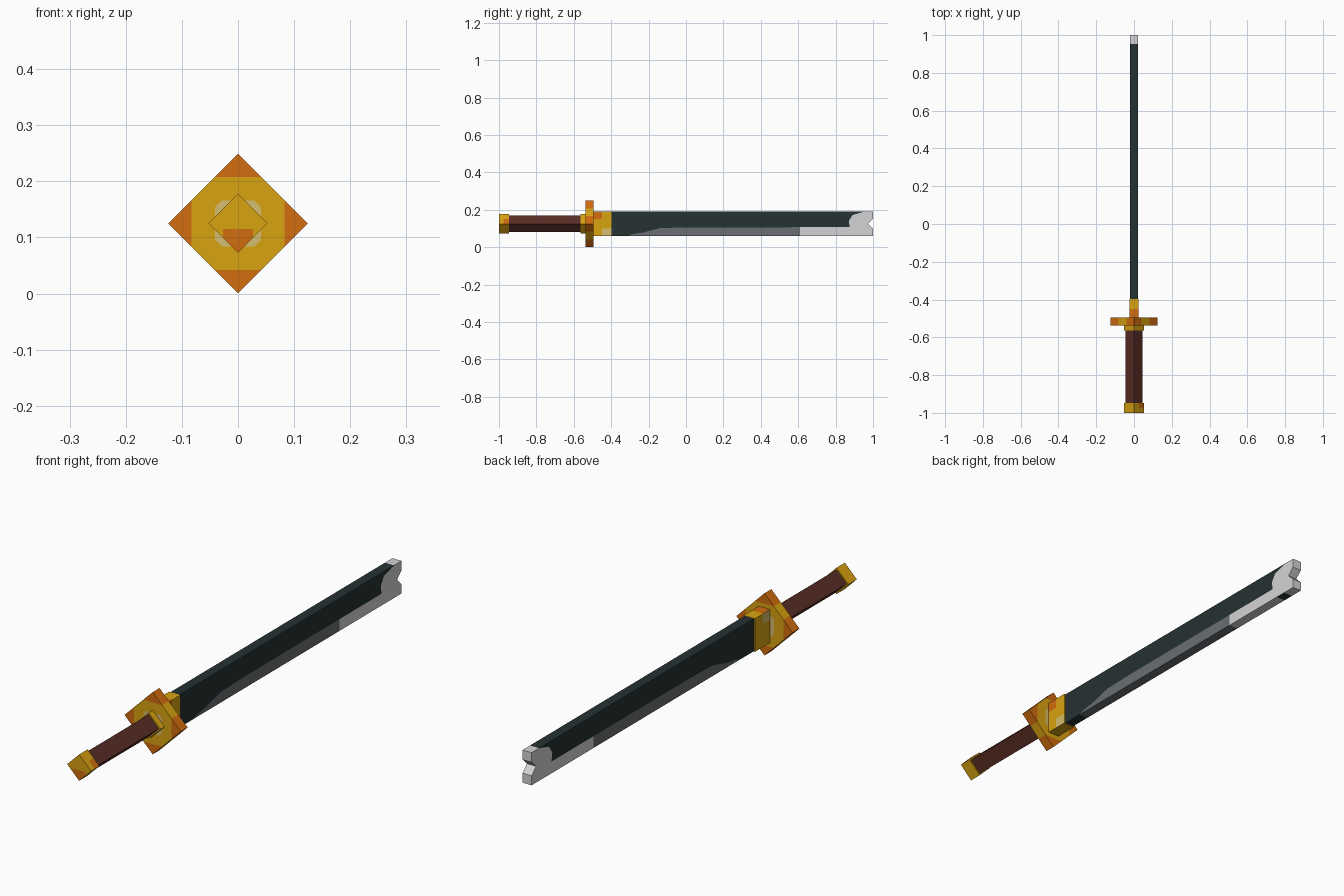
import bpy, bmesh
from mathutils import Vector

if "Cube" in bpy.data.objects:
    bpy.data.objects.remove(bpy.data.objects["Cube"])

ZC = 0.125  # height of the sword's long axis


def material(name, rgb):
    lin = [(c / 255 / 12.92) if c < 10 else ((c / 255 + 0.055) / 1.055) ** 2.4 for c in rgb]
    m = bpy.data.materials.new(name)
    m.diffuse_color = (*lin, 1)
    m.use_nodes = True
    m.node_tree.nodes["Principled BSDF"].inputs["Base Color"].default_value = m.diffuse_color
    return m


GOLD = material("gold", (217, 163, 16))
ORANGE = material("orange", (210, 109, 14))
CREAM = material("cream", (214, 190, 110))
BROWN = material("brown", (90, 46, 37))
DARK = material("dark_steel", (38, 50, 50))
GREY = material("mid_grey", (106, 109, 115))
LIGHT = material("light_grey", (212, 212, 214))


def prism(name, ring, shift, mats, cuts=(), rule=None):
    """Extrude a ring of points, slice it with (point, normal) planes, colour by rule."""
    bm = bmesh.new()
    face = bm.faces.new([bm.verts.new(p) for p in ring])
    ext = bmesh.ops.extrude_face_region(bm, geom=[face], use_keep_orig=True)
    moved = [g for g in ext["geom"] if isinstance(g, bmesh.types.BMVert)]
    bmesh.ops.translate(bm, verts=moved, vec=shift)
    for co, no in cuts:
        bmesh.ops.bisect_plane(bm, geom=bm.verts[:] + bm.edges[:] + bm.faces[:],
                               dist=1e-6, plane_co=co, plane_no=no)
    bmesh.ops.recalc_face_normals(bm, faces=bm.faces[:])
    if rule:
        for f in bm.faces:
            f.material_index = mats.index(rule(f.calc_center_median(), f.normal))
    me = bpy.data.meshes.new(name)
    bm.to_mesh(me)
    bm.free()
    for m in mats:
        me.materials.append(m)
    ob = bpy.data.objects.new(name, me)
    bpy.context.collection.objects.link(ob)
    return ob


def diamond(name, r, y0, y1, mats, cuts=(), rule=None):
    ring = [(r, y0, ZC), (0, y0, ZC + r), (-r, y0, ZC), (0, y0, ZC - r)]
    return prism(name, ring, (0, y1 - y0, 0), mats, cuts, rule)


def xcut(x):
    return (x, 0, 0), (1, 0, 0)


def ycut(y):
    return (0, y, 0), (0, 1, 0)


def zcut(z):
    return (0, 0, z), (0, 0, 1)


def line_cuts(points):
    """Planes through each segment of a (y, z) polyline."""
    return [((0, a[0], a[1]), Vector((0, -(b[1] - a[1]), b[0] - a[0])).normalized())
            for a, b in zip(points, points[1:])]


def interp(points, t, i):
    """Piecewise linear lookup along coordinate i of the polyline."""
    if t <= points[0][i]:
        return points[0][1 - i]
    for a, b in zip(points, points[1:]):
        if t <= b[i]:
            return a[1 - i] + (b[1 - i] - a[1 - i]) * (t - a[i]) / (b[i] - a[i])
    return points[-1][1 - i]


# Handle and collar
diamond("handle", 0.045, -0.95, -0.56, [BROWN])
diamond("collar", 0.0525, -0.563, -0.535, [GOLD])


# Pommel with an orange lower corner on the end face
def pommel_rule(c, n):
    if n.y < -0.5 and c.z < ZC - 0.01 and abs(c.x) < 0.027:
        return ORANGE
    if n.x > 0.3 and n.z > 0.3 and c.y > -0.975 and c.z < ZC + 0.025:
        return ORANGE
    return GOLD


diamond("pommel", 0.0525, -1.0, -0.947, [GOLD, ORANGE],
        [xcut(-0.027), xcut(0.027), zcut(ZC - 0.01), zcut(ZC + 0.025), ycut(-0.975)],
        pommel_rule)


# Guard with orange corners and a pale worn middle
def guard_rule(c, n):
    reach = max(abs(c.x), abs(c.z - ZC))
    if reach > 0.083:
        return ORANGE
    if abs(n.y) > 0.5 and reach < 0.041 and abs(c.x) + abs(c.z - ZC) < 0.07:
        return CREAM
    return GOLD


guard_cuts = []
for s in (-1, 1):
    for d in (0.041, 0.083):
        guard_cuts += [xcut(s * d), zcut(ZC + s * d)]
    for t in (-1, 1):
        guard_cuts.append(((s * 0.07, 0, ZC), Vector((s, 0, t)).normalized()))
diamond("guard", 0.124, -0.537, -0.494, [GOLD, ORANGE, CREAM], guard_cuts, guard_rule)


# Blade collar with orange and pale patches
def sleeve_rule(c, n):
    if c.y < -0.45 and c.z > 0.15 and n.x > -0.5:
        return ORANGE
    if n.x > 0.5 and c.y > -0.45 and c.z < 0.1:
        return CREAM
    if n.x < -0.5 and c.y < -0.45 and c.z > 0.15:
        return CREAM
    return GOLD


W = 0.025
prism("blade_sleeve", [(-W, -0.5, 0.059), (-W, -0.398, 0.059), (-W, -0.398, 0.191), (-W, -0.5, 0.191)],
      (2 * W, 0, 0), [GOLD, ORANGE, CREAM], [ycut(-0.45), zcut(0.1), zcut(0.15)], sleeve_rule)

# Blade: dark body, grey cutting side, light notched end
edge = [(-0.31, 0.06), (-0.29, 0.069), (-0.23, 0.078), (-0.14, 0.102), (0.0, 0.106), (0.9, 0.107)]
tip = [(0.875, 0.107), (0.87, 0.14), (0.89, 0.172), (0.953, 0.19)]


def blade_rule(c, n):
    if n.z < -0.9 and c.z < 0.07:  # underside
        if c.y < -0.31 or 0.9 < c.y < 0.945:
            return DARK
        return GREY if c.y < 0.61 else LIGHT
    if n.z > 0.9 and c.z > 0.18:  # spine
        return DARK if c.y < 0.953 else LIGHT
    if c.y < -0.31:
        return DARK
    if c.z > interp(edge, c.y, 0) and c.y < interp(tip, c.z, 1):
        return DARK
    return GREY if c.y < 0.61 else LIGHT


H = 0.02
outline = [(-0.4, 0.06), (1.0, 0.06), (1.0, 0.098), (0.972, ZC), (1.0, 0.152), (1.0, 0.19), (-0.4, 0.19)]
blade_cuts = [zcut(ZC)] + [ycut(y) for y in (-0.31, 0.61, 0.9, 0.945)]
blade_cuts += line_cuts(edge) + line_cuts(tip)
prism("blade", [(-H, y, z) for y, z in outline], (2 * H, 0, 0), [DARK, GREY, LIGHT], blade_cuts, blade_rule)
